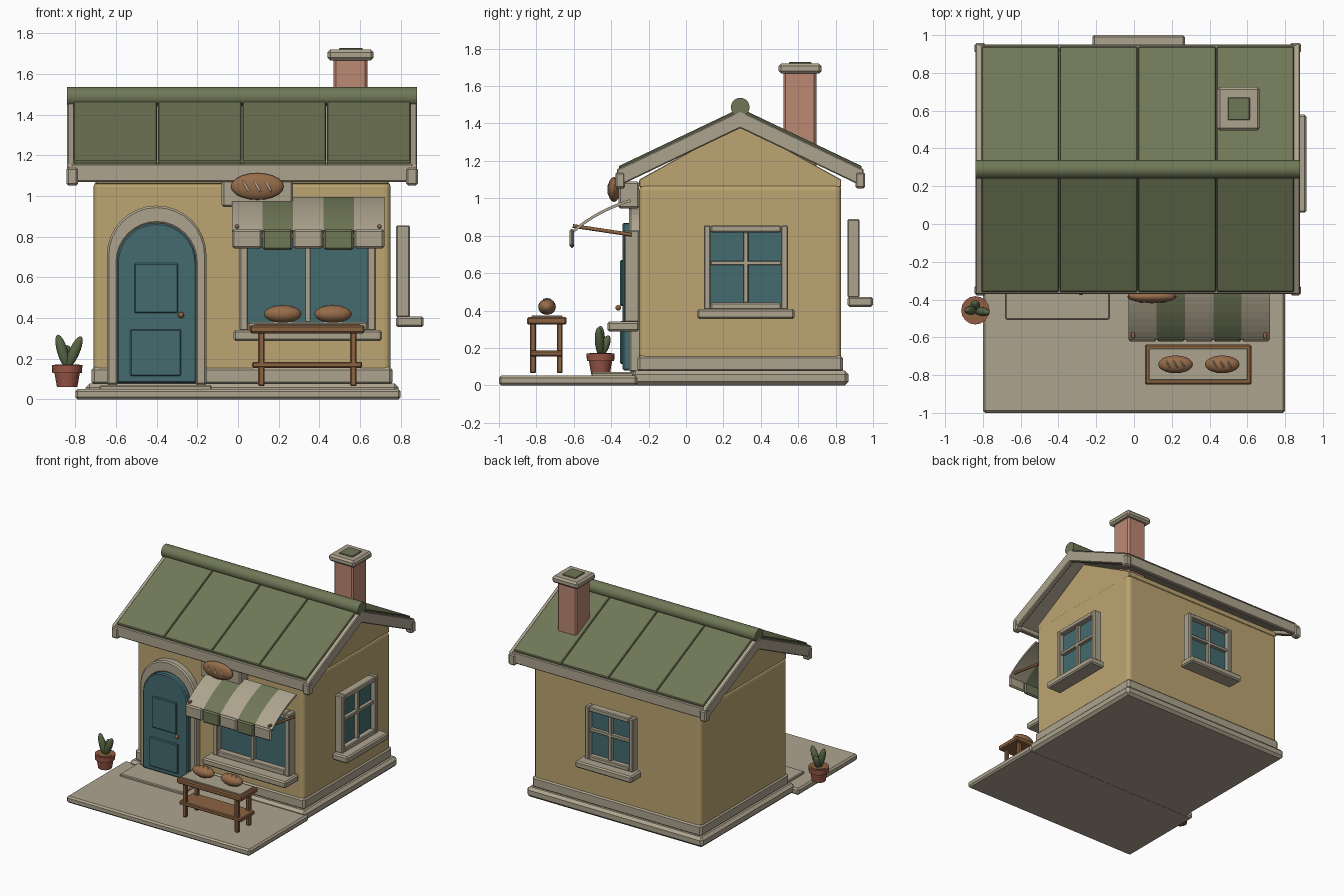
import bpy, bmesh, math
from mathutils import Matrix, Vector

cube = bpy.data.objects.get("Cube")
if cube:
    bpy.data.objects.remove(cube, do_unlink=True)


def material(name, r, g, b):
    lin = [((c / 255 + 0.055) / 1.055) ** 2.4 for c in (r, g, b)] + [1.0]
    m = bpy.data.materials.new(name)
    m.use_nodes = True
    m.diffuse_color = lin
    m.node_tree.nodes["Principled BSDF"].inputs["Base Color"].default_value = lin
    return m


WALL = material("warm plaster", 188, 165, 113)
STONE = material("pale stone", 174, 164, 143)
GREEN = material("roof green", 112, 119, 87)
TEAL = material("teal paint", 68, 107, 112)
BRICK = material("pink brick", 188, 136, 116)
WOOD = material("brown wood", 139, 99, 66)
POT = material("terracotta", 153, 87, 72)
BREAD = material("bread crust", 150, 108, 73)
LEAF = material("leaf green", 88, 102, 70)
I = Matrix.Identity(4)
CX, CY = 0.02, 0.29      # centre of the house


def finish(name, bm, mat, bevel=0.0, segments=1, smooth=False):
    bmesh.ops.recalc_face_normals(bm, faces=bm.faces)
    me = bpy.data.meshes.new(name)
    bm.to_mesh(me)
    bm.free()
    me.materials.append(mat)
    ob = bpy.data.objects.new(name, me)
    bpy.context.collection.objects.link(ob)
    if bevel:
        mod = ob.modifiers.new("soft_edges", "BEVEL")
        mod.width, mod.segments, mod.limit_method = bevel, segments, "ANGLE"
    if smooth:
        bpy.ops.object.select_all(action="DESELECT")
        ob.select_set(True)
        bpy.context.view_layer.objects.active = ob
        bpy.ops.object.shade_smooth_by_angle(angle=math.radians(40))
    return ob


def box(name, xs, ys, zs, mat, bevel=0.006, M=I):
    bm = bmesh.new()
    mid = Vector([(a[0] + a[1]) / 2 for a in (xs, ys, zs)])
    size = [abs(a[1] - a[0]) for a in (xs, ys, zs)]
    bmesh.ops.create_cube(bm, size=1, matrix=M @ Matrix.Translation(mid) @ Matrix.Diagonal(size + [1]))
    return finish(name, bm, mat, bevel)


def prism(name, pts, axis, a, b, mat, bevel=0.0):
    """Extrude a closed outline along x or y."""
    bm = bmesh.new()
    rings = [[bm.verts.new((t, p, q) if axis == "x" else (p, t, q)) for p, q in pts] for t in (a, b)]
    bm.faces.new(rings[0])
    bm.faces.new(rings[1][::-1])
    n = len(pts)
    for i in range(n):
        bm.faces.new((rings[0][i], rings[0][(i + 1) % n], rings[1][(i + 1) % n], rings[1][i]))
    return finish(name, bm, mat, bevel)


def rod(name, p, q, r1, r2, mat, sides=16):
    p, q = Vector(p), Vector(q)
    bm = bmesh.new()
    turn = (q - p).to_track_quat("Z", "Y").to_matrix().to_4x4()
    bmesh.ops.create_cone(bm, cap_ends=True, segments=sides, radius1=r1, radius2=r2,
                          depth=(q - p).length, matrix=Matrix.Translation((p + q) / 2) @ turn)
    return finish(name, bm, mat, smooth=True)


def ball(name, M, size, mat):
    bm = bmesh.new()
    bmesh.ops.create_uvsphere(bm, u_segments=20, v_segments=12, radius=1, matrix=M @ Matrix.Diagonal((*size, 1)))
    return finish(name, bm, mat, smooth=True)


# Ground slabs and base
box("paving", (-0.80, 0.80), (-1.0, -0.26), (0, 0.052), STONE, 0.012)
box("foundation", (CX - 0.77, CX + 0.77), (CY - 0.58, CY + 0.58), (0, 0.078), STONE, 0.02)
box("door_step", (-0.68, -0.13), (-0.505, -0.25), (0.045, 0.07), STONE)
box("plinth", (CX - 0.74, CX + 0.74), (CY - 0.55, CY + 0.55), (0.07, 0.16), STONE, 0.015)

# Walls with softened corners, and the gable block
walls = box("walls", (CX - 0.73, CX + 0.73), (CY - 0.54, CY + 0.54), (0.1, 1.075), WALL, 0)
mod = walls.modifiers.new("round_corners", "BEVEL")
mod.width, mod.segments = 0.03, 3
prism("gable", [(CY - 0.54, 1.06), (CY + 0.54, 1.06), (CY + 0.54, 1.10), (CY, 1.40), (CY - 0.54, 1.10)],
      "x", CX - 0.72, CX + 0.72, WALL, 0.004)


# Roof layers
def slope(s, d, h):
    return (CY + s * d, h - 0.477 * d)


def chevron(name, d, top, bottom, x0, x1, mat):
    pts = [slope(-1, d, top), (CY, top), slope(1, d, top), slope(1, d, bottom), (CY, bottom), slope(-1, d, bottom)]
    prism(name, pts, "x", x0, x1, mat, 0.006)


chevron("roof_deck", 0.64, 1.452, 1.405, CX - 0.82, CX + 0.82, STONE)
chevron("left_bargeboard", 0.66, 1.468, 1.375, -0.84, -0.80, STONE)
chevron("right_bargeboard", 0.66, 1.468, 1.375, 0.84, 0.88, STONE)
panel = 0.415
for s, side in ((-1, "front"), (1, "back")):
    for i in range(4):
        x0 = CX - 2 * panel + i * panel
        prism(f"{side}_roof_panel_{i}", [slope(s, 0, 1.482), slope(s, 0.65, 1.482), slope(s, 0.645, 1.445), slope(s, 0, 1.445)],
              "x", x0 + 0.002, x0 + panel - 0.002, GREEN, 0.005)
    box(f"{side}_fascia", (-0.82, 0.86), (CY + s * 0.625, CY + s * 0.66), (1.07, 1.158), STONE)
    for x in (-0.815, 0.855):
        box(f"{side}_corner_block", (x - 0.029, x + 0.029), (CY + s * 0.615, CY + s * 0.668), (1.052, 1.14), STONE, 0.01)
rod("ridge_roll", (-0.84, CY, 1.487), (0.88, CY, 1.487), 0.05, 0.05, GREEN, 20)

# Chimney
box("chimney", (0.47, 0.637), (0.52, 0.697), (1.15, 1.68), BRICK, 0.012)
box("chimney_cap", (0.44, 0.667), (0.495, 0.725), (1.667, 1.72), STONE, 0.014)
box("chimney_opening", (0.497, 0.613), (0.55, 0.67), (1.715, 1.728), GREEN, 0.003)


# Arched door
def arch(r, spring, bottom, n=16):
    arc = [(-0.40 + r * math.cos(math.pi * i / n), spring + r * math.sin(math.pi * i / n)) for i in range(n + 1)]
    return [(-0.40 + r, bottom)] + arc + [(-0.40 - r, bottom)]


prism("door_frame", arch(0.245, 0.708, 0.07) + arch(0.19, 0.675, 0.07)[::-1], "y", -0.305, -0.24, STONE, 0.01)
prism("door", arch(0.196, 0.672, 0.08), "y", -0.34, -0.24, TEAL, 0.008)
box("door_upper_panel", (-0.51, -0.295), (-0.352, -0.33), (0.425, 0.67), TEAL)
box("door_lower_panel", (-0.53, -0.28), (-0.352, -0.33), (0.115, 0.345), TEAL)
ball("door_knob", Matrix.Translation((-0.28, -0.362, 0.415)), (0.015, 0.015, 0.015), WOOD)


# Windows, built facing forward then placed
def window(name, M, w, h, border, depth, rows, sill_w, sill_y):
    e = w / 2
    for s in (-1, 1):
        box(f"{name}_side", (s * e, s * (e - border)), (-depth, 0), (0, h), STONE, M=M)
    for z in (0, h - border):
        box(f"{name}_rail", (-e + border, e - border), (-depth, 0), (z, z + border), STONE, M=M)
    box(f"{name}_glass", (-e + 0.01, e - 0.01), (-depth * 0.4, -0.001), (0.01, h - 0.01), TEAL, 0, M)
    box(f"{name}_mullion", (-0.013, 0.013), (-depth * 0.8, -0.01), (border, h - border), STONE, 0.003, M)
    if rows > 1:
        box(f"{name}_crossbar", (-e + border, e - border), (-depth * 0.8, -0.01), (h / 2 + 0.012, h / 2 + 0.036), STONE, 0.003, M)
    box(f"{name}_sill", (-sill_w / 2, sill_w / 2), sill_y, (-0.05, 0.003), STONE, 0.01, M)


T = Matrix.Translation
window("display_window", T((0.343, -0.25, 0.338)), 0.67, 0.49, 0.042, 0.08, 1, 0.73, (-0.17, 0))
window("side_window", T((0.777, 0.32, 0.405)) @ Matrix.Rotation(math.pi / 2, 4, "Z"),
       0.45, 0.45, 0.037, 0.068, 2, 0.52, (-0.135, 0))
window("back_window", T((0.025, 0.863, 0.47)) @ Matrix.Rotation(math.pi, 4, "Z"),
       0.42, 0.418, 0.035, 0.065, 2, 0.49, (-0.137, 0))

# Striped awning with hanging flaps and arms
a, b, c = Vector((-0.30, 0.995)), Vector((-0.48, 0.94)), Vector((-0.605, 0.83))
curve = [a * (1 - t) ** 2 + b * 2 * t * (1 - t) + c * t * t for t in [i / 8 for i in range(9)]]
outline = [tuple(p) for p in curve] + [(p.x + 0.006, p.y - 0.014) for p in reversed(curve)]
for i in range(5):
    x0, mat, drop = -0.03 + 0.15 * i, (GREEN if i % 2 else STONE), (0.735 if i % 2 else 0.742)
    prism(f"awning_stripe_{i}", outline, "x", x0, x0 + 0.15, mat)
    box(f"awning_flap_{i}", (x0 + 0.001, x0 + 0.149), (-0.622, -0.598), (drop, 0.836), mat, 0.01)
for x in (-0.005, 0.695):
    rod("awning_arm", (x, -0.605, 0.852), (x, -0.29, 0.805), 0.01, 0.01, WOOD, 10)


# Loaves, each with pale cuts across the crust
def loaf(name, M, rx, ry, rz):
    ball(name, M, (rx, ry, rz), BREAD)
    for k in (-0.42, 0, 0.42):
        lift = rz * math.sqrt(1 - k * k)
        ball(f"{name}_cut", M @ T((k * rx, 0, lift * 0.93)) @ Matrix.Rotation(math.radians(30), 4, "Z"),
             (rx * 0.05, ry * 0.5, rz * 0.14), STONE)


box("sign_board", (-0.08, 0.27), (-0.36, -0.25), (0.945, 1.09), STONE, 0.01)
loaf("sign_loaf", T((0.095, -0.385, 1.047)) @ Matrix.Rotation(math.pi / 2, 4, "X"), 0.13, 0.066, 0.033)

# Bread table
box("table_top", (0.058, 0.622), (-0.85, -0.638), (0.325, 0.365), WOOD, 0.008)
box("table_cloth", (0.08, 0.60), (-0.825, -0.66), (0.36, 0.372), STONE, 0.002)
box("table_shelf", (0.07, 0.61), (-0.835, -0.66), (0.155, 0.185), WOOD)
for x in (0.115, 0.567):
    for y in (-0.818, -0.675):
        box("table_leg", (x - 0.016, x + 0.016), (y - 0.016, y + 0.016), (0.065, 0.33), WOOD)
for x in (0.22, 0.467):
    loaf("table_loaf", T((x, -0.743, 0.42)), 0.092, 0.047, 0.043)

# Potted plant
px, py = -0.84, -0.457
rod("pot_body", (px, py, 0.06), (px, py, 0.14), 0.05, 0.064, POT)
rod("pot_rim", (px, py, 0.13), (px, py, 0.17), 0.073, 0.075, POT)
rod("pot_soil", (px, py, 0.165), (px, py, 0.173), 0.06, 0.06, WOOD)
for tx, ty, length in ((-16, 0, 0.085), (24, 4, 0.085), (0, -22, 0.06)):
    M = T((px, py, 0.155)) @ Matrix.Rotation(math.radians(tx), 4, "Y") @ Matrix.Rotation(math.radians(ty), 4, "X")
    ball("plant_leaf", M @ T((0, 0, length)), (0.026, 0.024, length), LEAF)
